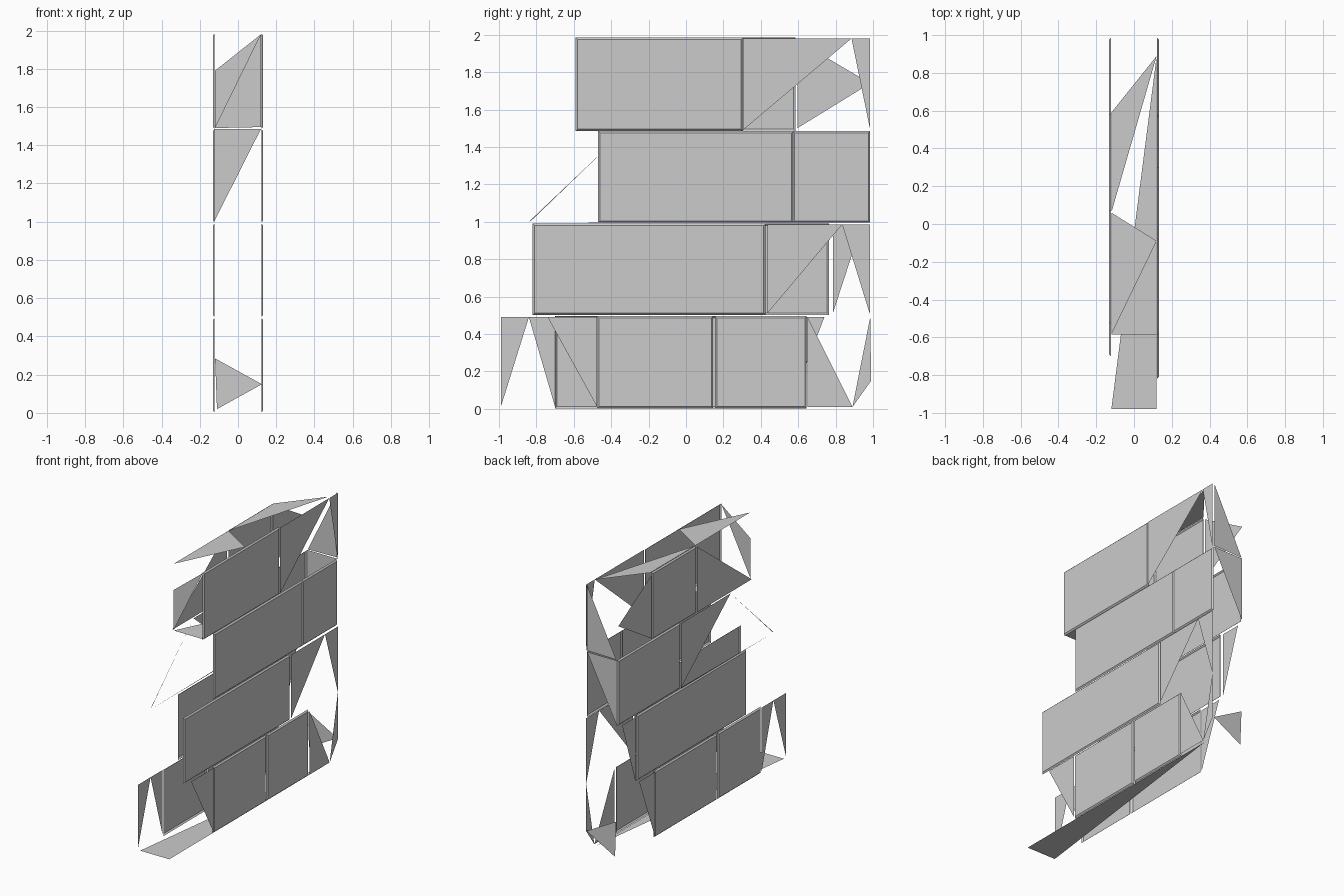
import bpy

if "Cube" in bpy.data.objects:
    bpy.data.objects.remove(bpy.data.objects["Cube"])

X = 0.132   # outer face of the wall
E = 0.122   # chamfered edge plane
B = 0.010   # chamfer width
ROWS = [(0.012, 0.485), (0.512, 0.98), (1.005, 1.475), (1.495, 1.975)]


def make(name, verts, faces):
    me = bpy.data.meshes.new(name)
    me.from_pydata(verts, [], faces)
    me.update()
    ob = bpy.data.objects.new(name, me)
    bpy.context.collection.objects.link(ob)
    return ob


def brick(name, side, row, y0, y1):
    """Brick face with a narrow chamfered rim, on the +x or -x side."""
    z0, z1 = ROWS[row]
    inner = [(side * X, y, z) for y, z in ((y0, z0), (y1, z0), (y1, z1), (y0, z1))]
    a, b, c, d = y0 - B, y1 + B, z0 - B, z1 + B
    outer = [(side * E, y, z) for y, z in ((a, c), (b, c), (b, d), (a, d))]
    faces = [(0, 1, 2, 3)] + [(i, i + 4, (i + 1) % 4 + 4, (i + 1) % 4) for i in range(4)]
    if side < 0:
        faces = [f[::-1] for f in faces]
    make(name, inner + outer, faces)


def shard(name, side, *yz):
    """Flat triangular brick fragment on one side of the wall."""
    f = (0, 1, 2) if side > 0 else (2, 1, 0)
    make(name, [(side * X, y, z) for y, z in yz], [f])


def level(name, z, *xy):
    """Horizontal fragment."""
    make(name, [(x, y, z) for x, y in xy], [(0, 1, 2)])


def end(name, y, *xz):
    """Fragment closing an end of the wall."""
    make(name, [(x, y, z) for x, z in xz], [(0, 1, 2)])


# Whole brick faces: row, start, end
right = [(0, -0.465, 0.135), (0, 0.165, 0.635), (1, -0.81, 0.415),
         (2, -0.46, 0.565), (2, 0.58, 0.975), (3, -0.58, 0.295)]
left = [(0, -0.69, -0.20), (0, -0.17, 0.545), (1, -0.52, 0.755),
        (2, 0.265, 0.975), (3, 0.075, 0.575)]
for side, bricks, label in ((1, right, "right"), (-1, left, "left")):
    for i, (row, a, b) in enumerate(bricks):
        brick(f"brick_{label}_{i}", side, row, a, b)

# Broken pieces, right side
shard("fragment_right_low_start", 1, (-0.74, 0.49), (-0.475, 0.01), (-0.475, 0.49))
shard("fragment_right_low_end", 1, (0.65, 0.01), (0.89, 0.01), (0.65, 0.49))
shard("fragment_right_low_tip", 1, (0.89, 0.01), (0.99, 0.15), (0.985, 0.49))
shard("fragment_right_second", 1, (0.435, 0.51), (0.835, 0.985), (0.435, 0.985))
shard("fragment_right_second_tip", 1, (0.985, 0.50), (0.985, 0.985), (0.835, 0.985))
shard("fragment_right_top", 1, (0.305, 1.49), (0.885, 1.98), (0.305, 1.98))
shard("fragment_right_top_tip", 1, (0.985, 1.49), (0.985, 1.98), (0.885, 1.98))

# Broken pieces, left side
shard("fragment_left_low_start", -1, (-0.99, 0.01), (-0.84, 0.49), (-0.99, 0.49))
shard("fragment_left_low_second", -1, (-0.70, 0.01), (-0.70, 0.49), (-0.84, 0.49))
shard("fragment_left_low_end", -1, (0.555, 0.01), (0.74, 0.49), (0.555, 0.49))
shard("fragment_left_second", -1, (0.785, 0.51), (0.94, 0.985), (0.785, 0.985))
shard("fragment_left_third", -1, (0.245, 1.0), (0.245, 1.48), (-0.335, 1.48))
shard("fragment_left_top", -1, (-0.585, 1.49), (0.06, 1.49), (0.06, 1.98))
shard("fragment_left_top_end", -1, (0.595, 1.50), (0.985, 1.74), (0.595, 1.97))

# Thin chips on the left side of the third row
shard("chip_slanted", -1, (-0.84, 1.0), (-0.825, 1.008), (-0.335, 1.48))
shard("chip_base", -1, (-0.84, 0.995), (0.245, 0.995), (0.245, 1.003))

# Bottom and top fragments
level("base_fragment", 0.0, (-0.12, -0.98), (0.12, 0.89), (0.12, -0.98))
level("ledge_fragment", 1.488, (-0.12, -0.585), (0.12, -0.09), (0.12, -0.585))
level("cap_fragment_front", 1.985, (-0.12, -0.585), (0.12, -0.09), (-0.12, 0.06))
level("cap_fragment_back", 1.985, (-0.12, 0.06), (0.12, 0.89), (-0.12, 0.59))

# End fragments
end("end_front_top", -0.588, (-0.12, 1.49), (0.12, 1.98), (-0.12, 1.79))
end("end_back_low", 0.992, (0.125, 0.15), (-0.11, 0.02), (-0.12, 0.285))
end("end_back_third", 0.992, (0.12, 1.485), (-0.125, 1.0), (-0.125, 1.485))
end("end_back_top", 0.992, (0.12, 1.98), (0.12, 1.495), (-0.12, 1.49))
